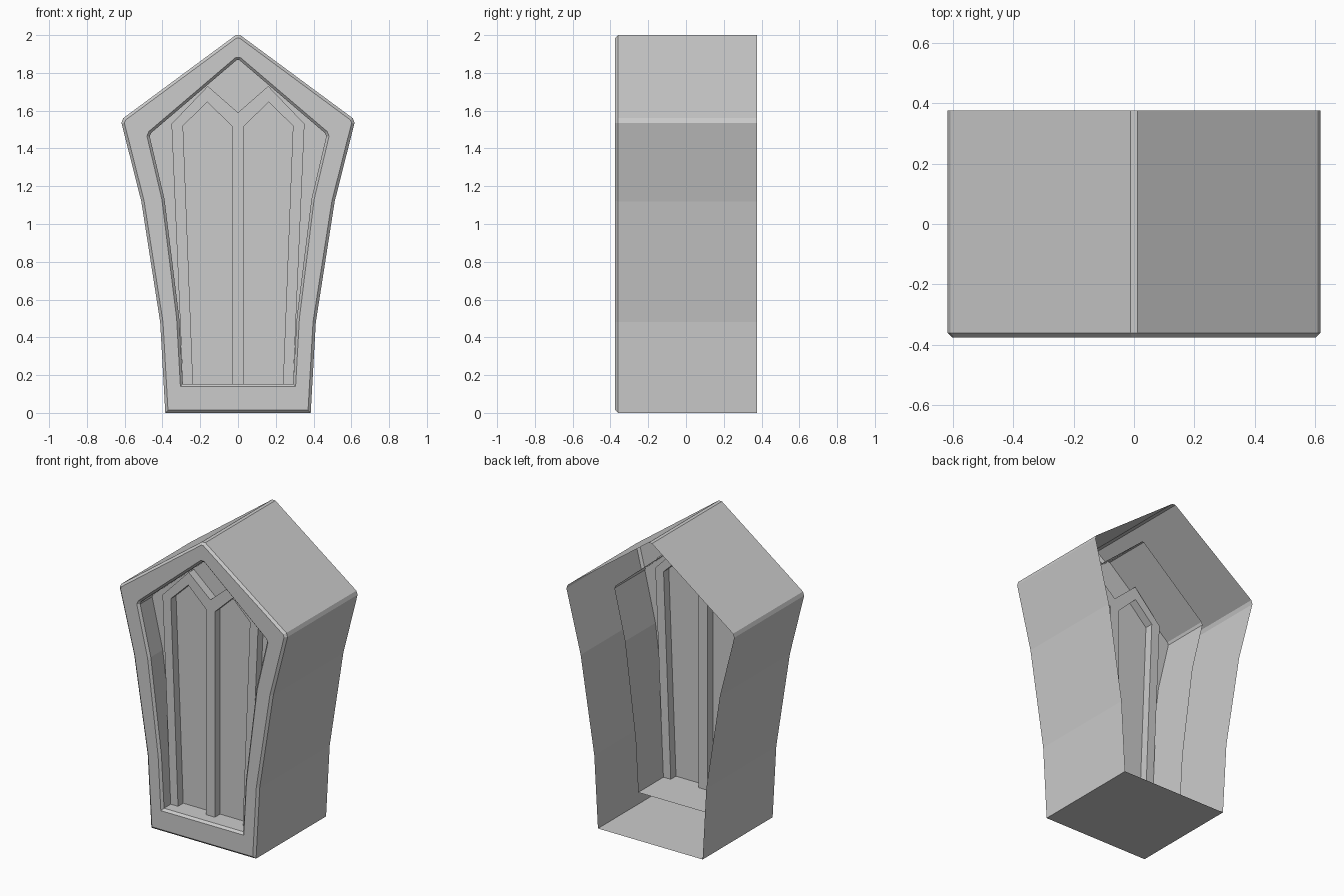
import bpy, bmesh
from mathutils import Vector

if "Cube" in bpy.data.objects:
    bpy.data.objects.remove(bpy.data.objects["Cube"])


def mirrored(half):
    """Close a right-hand profile (bottom to top) into a full x/z loop."""
    return half + [(-x, z) for x, z in reversed(half)]


def inset(loop, d):
    """Offset a counter-clockwise loop inwards by d."""
    pts = [Vector(p) for p in loop]
    out = []
    for i, p in enumerate(pts):
        a = (p - pts[i - 1]).normalized()
        b = (pts[(i + 1) % len(pts)] - p).normalized()
        na, nb = Vector((-a.y, a.x)), Vector((-b.y, b.x))
        out.append(tuple(p + (na + nb) * d / (1 + na.dot(nb))))
    return out


def finish(bm, name):
    mesh = bpy.data.meshes.new(name)
    bm.to_mesh(mesh)
    bm.free()
    ob = bpy.data.objects.new(name, mesh)
    bpy.context.collection.objects.link(ob)
    return ob


def ring(bm, loop, y):
    return [bm.verts.new((x, y, z)) for x, z in loop]


outer = mirrored([(.385, 0), (.412, .48), (.512, 1.12), (.617, 1.535), (.608, 1.56), (.012, 2)])
opening = mirrored([(.305, .14), (.325, .5), (.403, 1.13), (.482, 1.465), (.472, 1.49), (.012, 1.882)])
reveal = inset(opening, .014)

# Case: open-backed shell, chamfered front frame and inner sleeve
bm = bmesh.new()
sections = [(outer, .375), (outer, -.36), (inset(outer, .015), -.375),
            (opening, -.375), (reveal, -.36), (reveal, .085)]
rings = [ring(bm, loop, y) for loop, y in sections]
for r, s in zip(rings, rings[1:]):
    for i in range(len(r)):
        j = (i + 1) % len(r)
        bm.faces.new((r[i], r[j], s[j], s[i]))
bmesh.ops.recalc_face_normals(bm, faces=bm.faces)
finish(bm, "case")

# Window pane closing the opening
bm = bmesh.new()
bm.faces.new(ring(bm, reveal, -.235))
finish(bm, "window_pane")

# Tracery: one pointed arch of bars, mirrored across the centre
arch_out = [(.292, .15), (.352, 1.53), (.16, 1.73), (0, 1.59), (0, .15)]
arch_in = [(.238, .15), (.291, 1.52), (.163, 1.645), (.033, 1.52), (.033, .15)]
bm = bmesh.new()
fo, fi = ring(bm, arch_out, -.29), ring(bm, arch_in, -.29)
bo, bi = ring(bm, arch_out, -.18), ring(bm, arch_in, -.18)
for k in range(4):
    bm.faces.new((fo[k], fo[k + 1], fi[k + 1], fi[k]))
    bm.faces.new((bo[k], bi[k], bi[k + 1], bo[k + 1]))
    bm.faces.new((fi[k], fi[k + 1], bi[k + 1], bi[k]))
    if k < 3:
        bm.faces.new((fo[k], bo[k], bo[k + 1], fo[k + 1]))
for k in (0, 4):
    bm.faces.new((fo[k], fi[k], bi[k], bo[k]))
bmesh.ops.recalc_face_normals(bm, faces=bm.faces)
tracery = finish(bm, "arch_tracery")
tracery.modifiers.new("Mirror", 'MIRROR')
